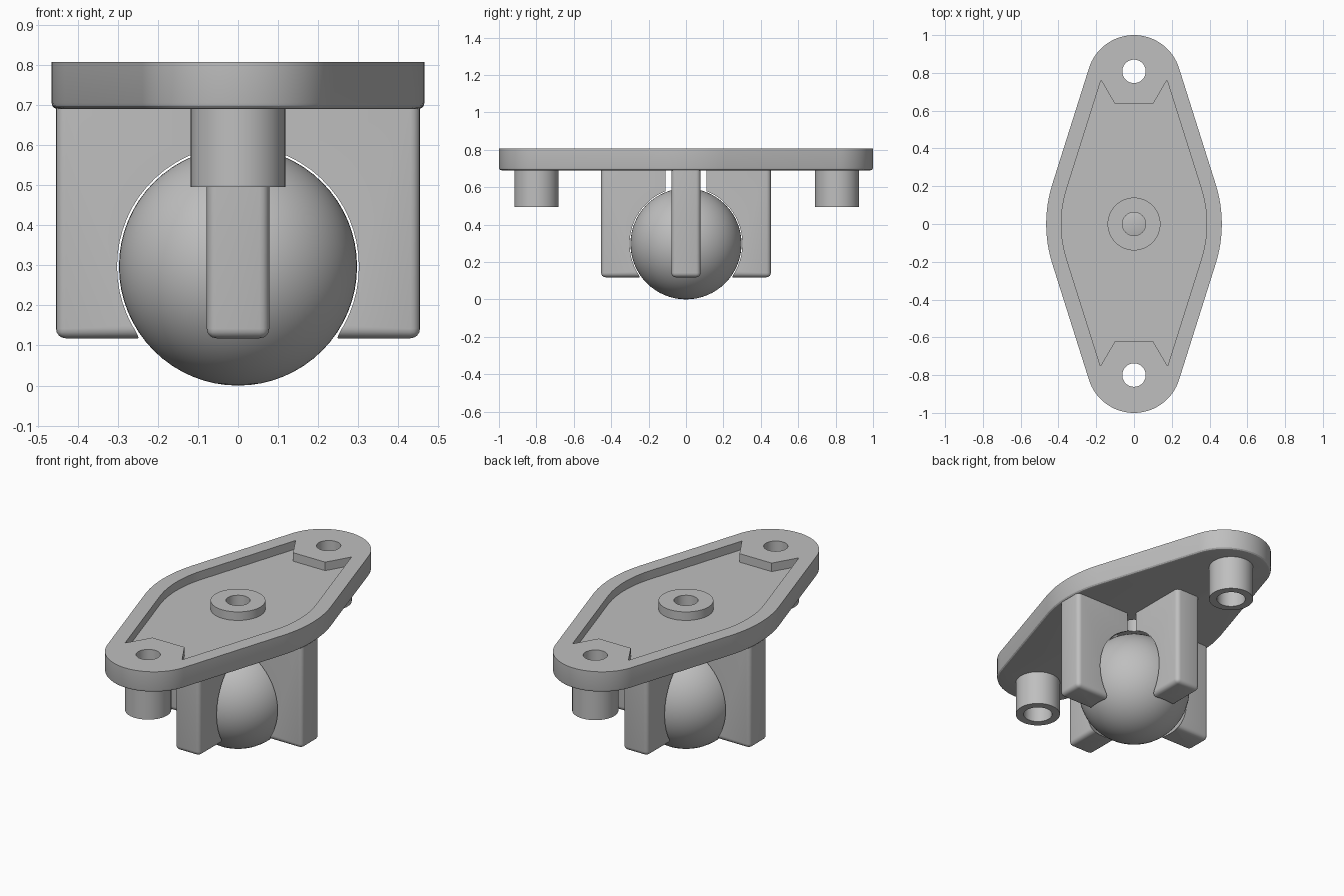
import bpy, bmesh, math
from mathutils import Matrix

if "Cube" in bpy.data.objects:
    bpy.data.objects.remove(bpy.data.objects["Cube"])

grey = bpy.data.materials.new("plain_grey")
grey.diffuse_color = (0.52, 0.52, 0.52, 1)
grey.use_nodes = True
grey.node_tree.nodes["Principled BSDF"].inputs["Base Color"].default_value = grey.diffuse_color

# Main sizes
BOTTOM, TOP, FLOOR = 0.69, 0.807, 0.759      # plate heights and pocket floor
XM, R, YC, RE = 0.465, 0.70, 0.75, 0.25      # side arc and end arc of the plate
HOLES = (0.808, -0.80)
BORE, BALL_R = 0.062, 0.297
# Angle of the straight tangents joining the arcs
k = R - XM
A = math.asin((R - RE) / math.hypot(YC, k)) - math.atan2(k, YC)


def arc(cx, cy, r, a0, a1, n):
    return [(cx + r * math.cos(a0 + (a1 - a0) * i / n),
             cy + r * math.sin(a0 + (a1 - a0) * i / n)) for i in range(n + 1)]


def outline(d):
    """Lozenge outline, inset by d."""
    half = arc(XM - R, 0, R - d, -A, A, 12) + arc(0, YC, RE - d, A, math.pi - A, 32)
    return half + [(-x, -y) for x, y in half]


def finish(name, bm):
    bmesh.ops.recalc_face_normals(bm, faces=bm.faces[:])
    me = bpy.data.meshes.new(name)
    bm.to_mesh(me)
    bm.free()
    me.materials.append(grey)
    ob = bpy.data.objects.new(name, me)
    bpy.context.collection.objects.link(ob)
    return ob


def loft(name, rings, closed=False):
    """Skin a stack of (points, z) rings; capped, or closed into a tube."""
    bm = bmesh.new()
    loops = [[bm.verts.new((x, y, z)) for x, y in pts] for pts, z in rings]
    n = len(loops[0])
    pairs = list(zip(loops, loops[1:]))
    if closed:
        pairs.append((loops[-1], loops[0]))
    else:
        bm.faces.new(loops[0])
        bm.faces.new(loops[-1])
    for a, b in pairs:
        for i in range(n):
            j = (i + 1) % n
            bm.faces.new((a[i], a[j], b[j], b[i]))
    return finish(name, bm)


def circle(r, y=0, n=48):
    return arc(0, y, r, 0, 2 * math.pi, n)[:-1]


def cylinder(name, r, y, z0, z1):
    return loft(name, [(circle(r, y), z0), (circle(r, y), z1)])


def tube(name, r_out, r_in, y, z0, z1):
    return loft(name, [(circle(r_out, y), z0), (circle(r_out, y), z1),
                       (circle(r_in, y), z1), (circle(r_in, y), z0)], True)


def sphere(name, r):
    bm = bmesh.new()
    bmesh.ops.create_uvsphere(bm, u_segments=64, v_segments=32, radius=r,
                              matrix=Matrix.Translation((0, 0, BALL_R)))
    return finish(name, bm)


def activate(ob):
    bpy.ops.object.select_all(action='DESELECT')
    ob.select_set(True)
    bpy.context.view_layer.objects.active = ob


def cut(ob, cutter):
    activate(ob)
    mod = ob.modifiers.new("cut", 'BOOLEAN')
    mod.operation, mod.solver, mod.object = 'DIFFERENCE', 'EXACT', cutter
    bpy.ops.object.modifier_apply(modifier=mod.name)


def discard(*obs):
    for ob in obs:
        bpy.data.objects.remove(ob)


# Mounting plate with a rounded lower edge
plate = loft("mounting_plate", [(outline(0.015), BOTTOM), (outline(0.0075), BOTTOM + 0.002),
                                (outline(0.002), BOTTOM + 0.0075), (outline(0), BOTTOM + 0.015),
                                (outline(0), TOP)])

# Shallow pocket in the top, notched around the screw holes
INSET = 0.08


def notch(y_tip, y_flat):
    x = (YC * math.sin(A) + RE - INSET - abs(y_tip) * math.sin(A)) / math.cos(A)
    s = 1 if y_tip > 0 else -1
    return [(s * x, y_tip), (s * 0.1, y_flat), (-s * 0.1, y_flat), (-s * x, y_tip)]


side = arc(XM - R, 0, R - INSET, -A, A, 12)
pocket_pts = (side + notch(0.762, 0.634)
              + [(-x, -y) for x, y in side] + notch(-0.752, -0.620))
pocket = loft("pocket_cutter", [(pocket_pts, FLOOR), (pocket_pts, TOP + 0.1)])
cut(plate, pocket)
discard(pocket)

# Screw holes and centre hole through the plate
for y in HOLES + (0,):
    drill = cylinder("drill_cutter", BORE, y, 0.6, 0.9)
    cut(plate, drill)
    discard(drill)

# Centre boss and screw posts
parts = [plate, tube("centre_boss", 0.14, BORE, 0, FLOOR - 0.01, TOP)]
for name, y in zip(("back_screw_post", "front_screw_post"), HOLES):
    parts.append(tube(name, 0.118, 0.076, y, 0.495, BOTTOM + 0.006))

# Four prongs around the ball, hollowed by a socket and a clearance bore
socket = sphere("socket_cutter", 0.312)
clearance = cylinder("clearance_cutter", 0.135, 0, 0.3, 0.9)
X0, X1, W, Z0, Z1 = 0.06, 0.454, 0.078, 0.118, BOTTOM + 0.006
for i, name in enumerate(("right_prong", "back_prong", "left_prong", "front_prong")):
    bm = bmesh.new()
    bmesh.ops.create_cube(bm, size=1)
    for v in bm.verts:
        v.co = (X1 if v.co.x > 0 else X0, W if v.co.y > 0 else -W, Z1 if v.co.z > 0 else Z0)
    # round the outer upright edges and the bottom edges
    edges = [e for e in bm.edges
             if all(v.co.x > 0.4 for v in e.verts) and any(v.co.z < 0.2 for v in e.verts)
             or all(v.co.z < 0.2 for v in e.verts) and any(v.co.x > 0.4 for v in e.verts)]
    bmesh.ops.bevel(bm, geom=edges, offset=0.024, segments=4, profile=0.5, affect='EDGES')
    bmesh.ops.rotate(bm, verts=bm.verts[:], matrix=Matrix.Rotation(i * math.pi / 2, 3, 'Z'))
    prong = finish(name, bm)
    cut(prong, socket)
    cut(prong, clearance)
    parts.append(prong)
discard(socket, clearance)

# Rolling ball
parts.append(sphere("ball", BALL_R))

for ob in parts:
    activate(ob)
    bpy.ops.object.shade_smooth_by_angle(angle=math.radians(30))
